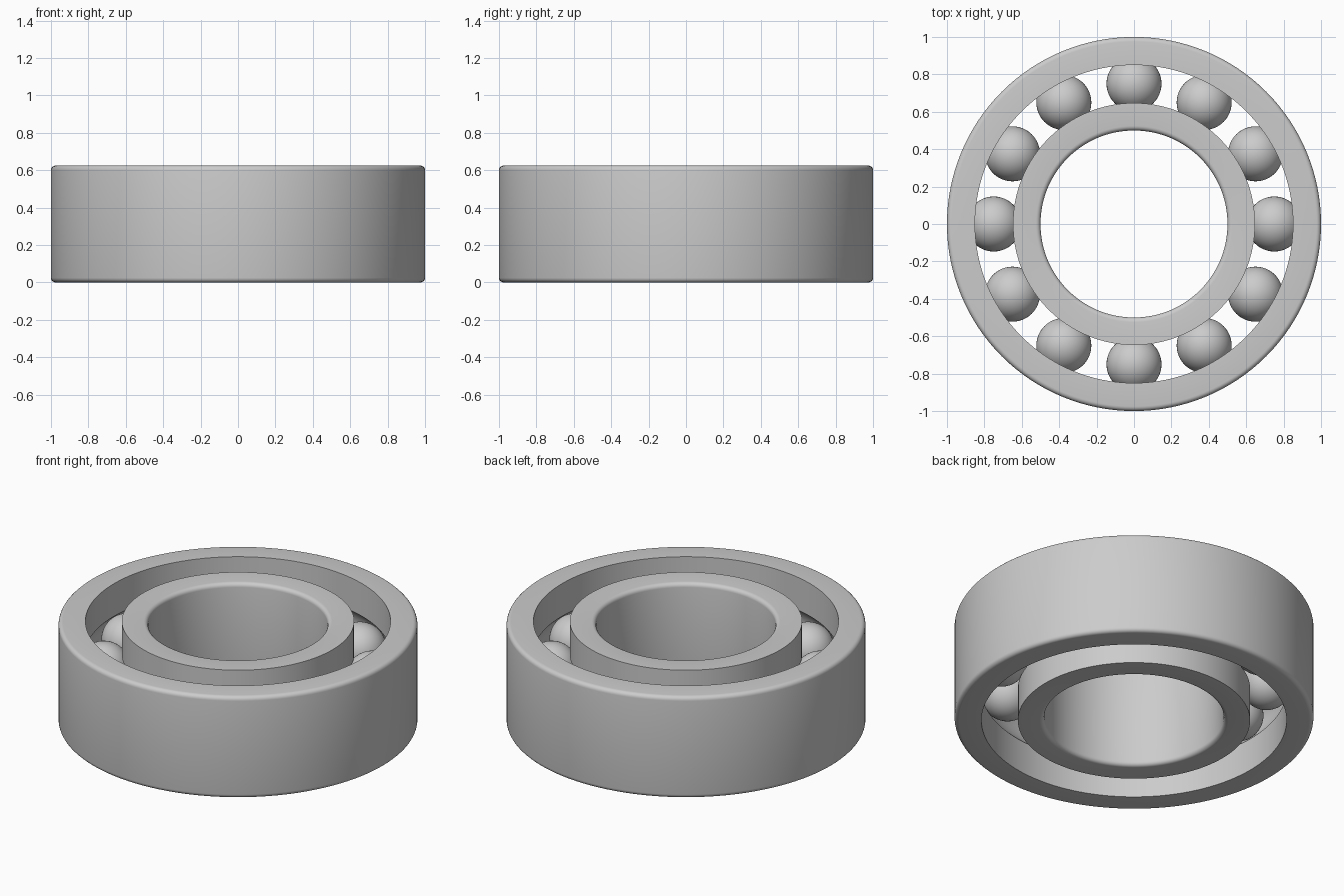
import bpy
import bmesh
from math import pi, sin, cos, acos, radians
from mathutils import Vector, Matrix

cube = bpy.data.objects.get("Cube")
if cube:
    bpy.data.objects.remove(cube, do_unlink=True)

HEIGHT = 0.625
MID = HEIGHT / 2
BORE, INNER_LAND, OUTER_LAND, RIM = 0.5, 0.647, 0.85, 1.0
PITCH = 0.75          # radius of the circle of ball centres
GROOVE = 0.15         # groove section radius
BALL = 0.147
FILLET = 0.025
BALL_COUNT = 12

steel = bpy.data.materials.new("steel grey")
steel.use_nodes = True
steel.diffuse_color = (0.6, 0.6, 0.6, 1)
steel.node_tree.nodes["Principled BSDF"].inputs["Base Color"].default_value = (0.6, 0.6, 0.6, 1)


def finish(name, bm):
    """Turn a bmesh into a smooth-shaded steel object with sharp edges kept."""
    bmesh.ops.recalc_face_normals(bm, faces=bm.faces)
    mesh = bpy.data.meshes.new(name)
    bm.to_mesh(mesh)
    bm.free()
    mesh.materials.append(steel)
    obj = bpy.data.objects.new(name, mesh)
    bpy.context.collection.objects.link(obj)
    bpy.ops.object.select_all(action='DESELECT')
    obj.select_set(True)
    bpy.context.view_layer.objects.active = obj
    bpy.ops.object.shade_smooth_by_angle(angle=radians(30))
    return obj


def arc(r, z, radius, start, end, steps):
    angles = [start + (end - start) * i / steps for i in range(steps + 1)]
    return [(r + radius * cos(a), z + radius * sin(a)) for a in angles]


def ring(name, plain, land, side, segments=128):
    """Lathe a race: rounded plain wall, grooved wall; side=1 has its groove facing inward."""
    centre = plain - side * FILLET
    face = 0 if side > 0 else pi
    lower = arc(centre, FILLET, FILLET, -pi / 2, face - (2 * pi if side < 0 else 0), 5)
    upper = [(r, HEIGHT - z) for r, z in reversed(lower)]
    # Groove arc, running from the top land edge to the bottom one
    half = acos(abs(land - PITCH) / GROOVE)
    groove = arc(PITCH, MID, GROOVE, half, -half, 20)
    if side < 0:
        groove = [(2 * PITCH - r, z) for r, z in groove]
    profile = lower + upper + [(land, HEIGHT)] + groove + [(land, 0)]

    bm = bmesh.new()
    verts = [bm.verts.new((r, 0, z)) for r, z in profile]
    edges = [bm.edges.new((verts[i - 1], verts[i])) for i in range(len(verts))]
    bmesh.ops.spin(bm, geom=verts + edges, cent=(0, 0, 0), axis=(0, 0, 1),
                   angle=2 * pi, steps=segments, use_merge=True)
    bmesh.ops.remove_doubles(bm, verts=bm.verts, dist=1e-5)
    return finish(name, bm)


# Races
ring("outer_race", RIM, OUTER_LAND, 1)
ring("inner_race", BORE, INNER_LAND, -1)

# Balls
for i in range(BALL_COUNT):
    a = 2 * pi * i / BALL_COUNT
    bm = bmesh.new()
    place = Matrix.Translation(Vector((PITCH * cos(a), PITCH * sin(a), MID)))
    bmesh.ops.create_uvsphere(bm, u_segments=48, v_segments=24, radius=BALL, matrix=place)
    finish(f"ball_{i + 1}", bm)
